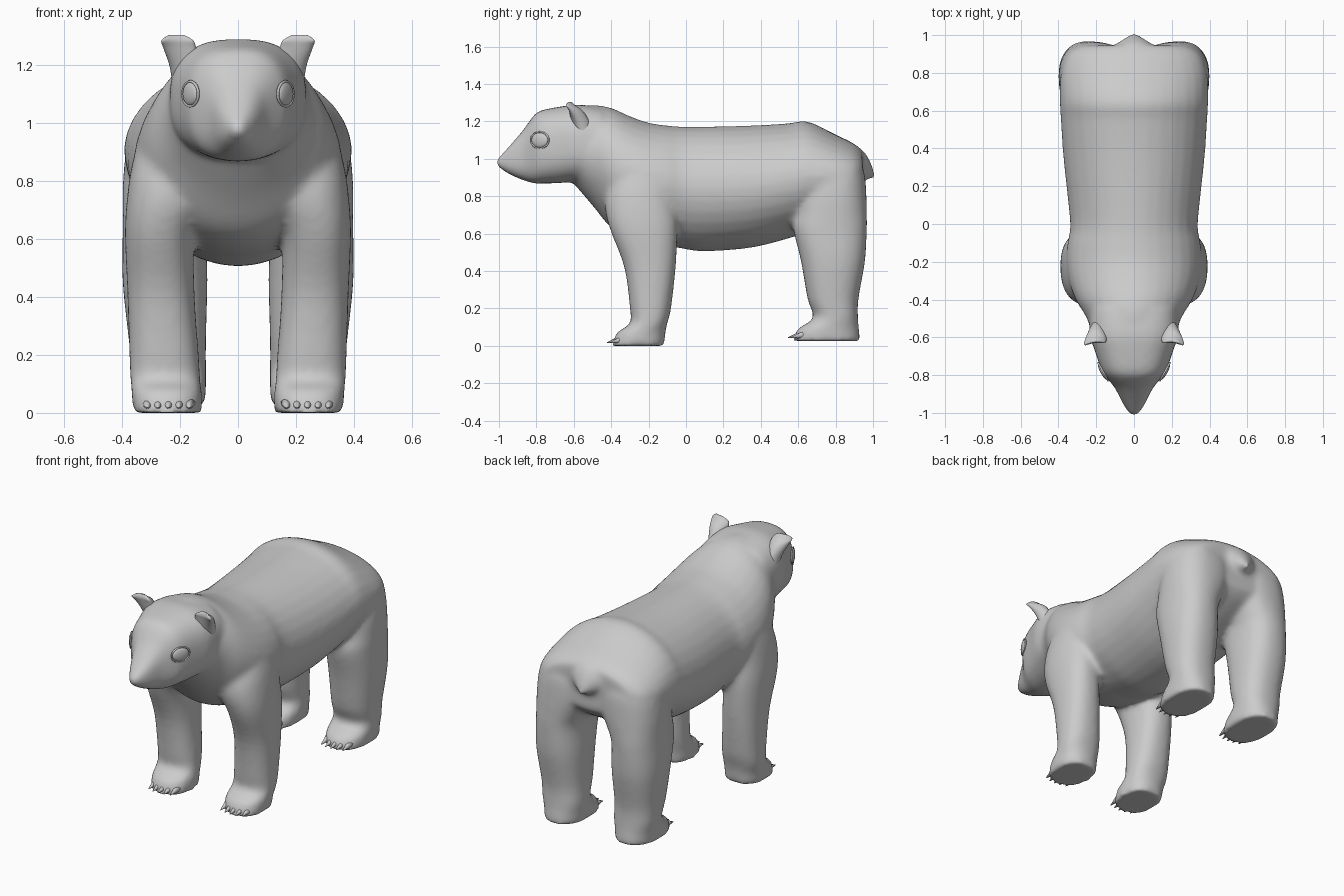
import bpy, bmesh
from math import sin, cos, pi, radians
from mathutils import Matrix, Vector

cube = bpy.data.objects.get("Cube")
if cube:
    bpy.data.objects.remove(cube, do_unlink=True)


def power(v, e):
    return (1 if v >= 0 else -1) * abs(v) ** e


def refine(rings, steps=4):
    """Add in-between rings along a smooth spline through the given ones."""
    pts = [rings[0], *rings, rings[-1]]
    fine = []
    for p, q, r, s in zip(pts, pts[1:], pts[2:], pts[3:]):
        for k in range(steps):
            t = k / steps
            fine.append([b + t / 2 * (c - a + t * (2 * a - 5 * b + 4 * c - d
                         + t * (3 * b - 3 * c + d - a))) for a, b, c, d in zip(p, q, r, s)])
    return fine + [rings[-1]]


def loft(bm, rings, place, p, sides=32):
    """Skin rounded-box rings: each ring is (station, a0, a1, b0, b1)."""
    loops = []
    for t, a0, a1, b0, b1 in refine(rings):
        loop = []
        for i in range(sides):
            ang = 2 * pi * i / sides
            a = (a0 + a1) / 2 + (a1 - a0) / 2 * power(cos(ang), 2 / p)
            b = (b0 + b1) / 2 + (b1 - b0) / 2 * power(sin(ang), 2 / p)
            loop.append(bm.verts.new(place(t, a, b)))
        loops.append(loop)
    for lo, hi in zip(loops, loops[1:]):
        for i in range(sides):
            j = (i + 1) % sides
            bm.faces.new((lo[i], lo[j], hi[j], hi[i]))
    bm.faces.new(loops[0][::-1])
    bm.faces.new(loops[-1])


def loft_along_y(bm, rings, p):
    full = [(y, -w, w, z0, z1) for y, z0, z1, w in rings]
    loft(bm, full, lambda t, a, b: (a, t, b), p)


def loft_up(bm, rings, side, p=2.35):
    loft(bm, rings, lambda t, a, b: (side * b, a, t), p)


def finish(name, bm):
    bmesh.ops.recalc_face_normals(bm, faces=bm.faces)
    mesh = bpy.data.meshes.new(name)
    bm.to_mesh(mesh)
    bm.free()
    mesh.shade_smooth()
    obj = bpy.data.objects.new(name, mesh)
    bpy.context.collection.objects.link(obj)
    return obj


# Trunk, head and tail: (y, bottom, top, half width)
trunk = [(-.62, .89, 1.27, .21), (-.5, .75, 1.288, .25), (-.4, .63, 1.272, .31),
         (-.3, .575, 1.228, .345), (-.2, .55, 1.193, .358), (-.1, .535, 1.178, .352),
         (-.02, .52, 1.172, .338), (.1, .505, 1.172, .347), (.35, .525, 1.178, .374),
         (.55, .575, 1.19, .388), (.65, .61, 1.2, .393), (.8, .68, 1.13, .388),
         (.9, .74, 1.08, .35), (.945, .79, 1.04, .28)]
head = [(-.45, .85, 1.275, .235), (-.58, .875, 1.29, .235), (-.68, .87, 1.278, .205),
        (-.78, .867, 1.257, .17), (-.82, .87, 1.225, .14), (-.87, .885, 1.155, .1),
        (-.93, .91, 1.085, .07), (-.975, .935, 1.035, .045), (-1.01, .96, 1.0, .02)]
tail = [(.86, .86, 1.08, .17), (.94, .88, 1.05, .11), (.98, .895, .995, .055),
        (1.008, .89, .93, .012)]

# Legs from shoulder or haunch to sole: (z, front, back, inner, outer)
front_leg = [(1.04, -.3, -.1, .05, .25), (.95, -.37, -.055, .05, .335),
             (.86, -.415, -.048, .05, .365), (.75, -.435, -.043, .07, .382),
             (.62, -.405, -.045, .145, .39), (.42, -.33, -.055, .15, .382),
             (.2, -.3, -.08, .135, .375), (.12, -.3, -.1, .13, .372),
             (.07, -.37, -.11, .125, .367), (0, -.395, -.115, .125, .362)]
hind_leg = [(1.0, .66, .92, .06, .32), (.92, .62, .955, .02, .38),
            (.8, .6, .965, .03, .397), (.7, .585, .967, .075, .398),
            (.62, .575, .967, .105, .398), (.45, .615, .957, .105, .398),
            (.25, .65, .922, .11, .377), (.15, .68, .92, .11, .367),
            (.09, .597, .925, .11, .362), (.025, .572, .932, .115, .357)]

bm = bmesh.new()
loft_along_y(bm, trunk, 1.95)
loft_along_y(bm, head, 2.6)
loft_along_y(bm, tail, 2)
for side in (-1, 1):
    loft_up(bm, front_leg, side)
    loft_up(bm, hind_leg, side)
body = finish("body", bm)

# Fuse the body parts into one soft skin
fuse = body.modifiers.new("fuse", 'REMESH')
fuse.mode = 'VOXEL'
fuse.voxel_size = .014
fuse.use_smooth_shade = True
soften = body.modifiers.new("soften", 'SMOOTH')
soften.factor = .5
soften.iterations = 12

# Cupped ears with a thick root
ear = [(1.13, -.61, -.52, .13, .225), (1.2, -.635, -.54, .135, .237),
       (1.26, -.65, -.58, .145, .258), (1.285, -.655, -.615, .155, .264),
       (1.303, -.65, -.635, .185, .24)]
for side, label in ((-1, "right"), (1, "left")):
    bm = bmesh.new()
    loft_up(bm, ear, side, 2)
    for v in bm.verts:
        off = (abs(v.co.x) - .2) / .06
        v.co.y += .025 * max(0, 1 - off * off)
    finish(label + "_ear", bm)

    # Eye: flattened ball inside a raised oval lid
    turn = Matrix.Translation((side * .164, -.782, 1.1)) @ Matrix.Rotation(
        side * radians(61), 4, 'Z')
    bm = bmesh.new()
    bmesh.ops.create_uvsphere(bm, u_segments=20, v_segments=12, radius=1,
                              matrix=turn @ Matrix.Diagonal((.05, .014, .04, 1)))
    finish(label + "_eye", bm)
    bm = bmesh.new()
    rim = []
    for i in range(24):
        ang = 2 * pi * i / 24
        out = Vector((cos(ang), 0, sin(ang)))
        oval = Vector((.055 * out.x, 0, .043 * out.z))
        rim.append([bm.verts.new(turn @ (oval + .005 * (
            cos(k * pi / 3) * out + Vector((0, sin(k * pi / 3), 0))))) for k in range(6)])
    for i in range(24):
        for k in range(6):
            a, b, m = rim[i], rim[(i + 1) % 24], (k + 1) % 6
            bm.faces.new((a[k], b[k], b[m], a[m]))
    finish(label + "_eyelid", bm)

    # Five broad claws on each paw
    for paw, y, z, x in (("front", -.375, .028, .24), ("hind", .592, .054, .235)):
        bm = bmesh.new()
        for i in range(-2, 3):
            tip = Matrix.Translation((side * (x + i * .036), y + .004 * i * i, z))
            bmesh.ops.create_cone(bm, cap_ends=True, segments=10, radius1=.027, radius2=.002,
                                  depth=.095, matrix=tip @ Matrix.Rotation(radians(102), 4, 'X'))
        finish(label + "_" + paw + "_claws", bm)
